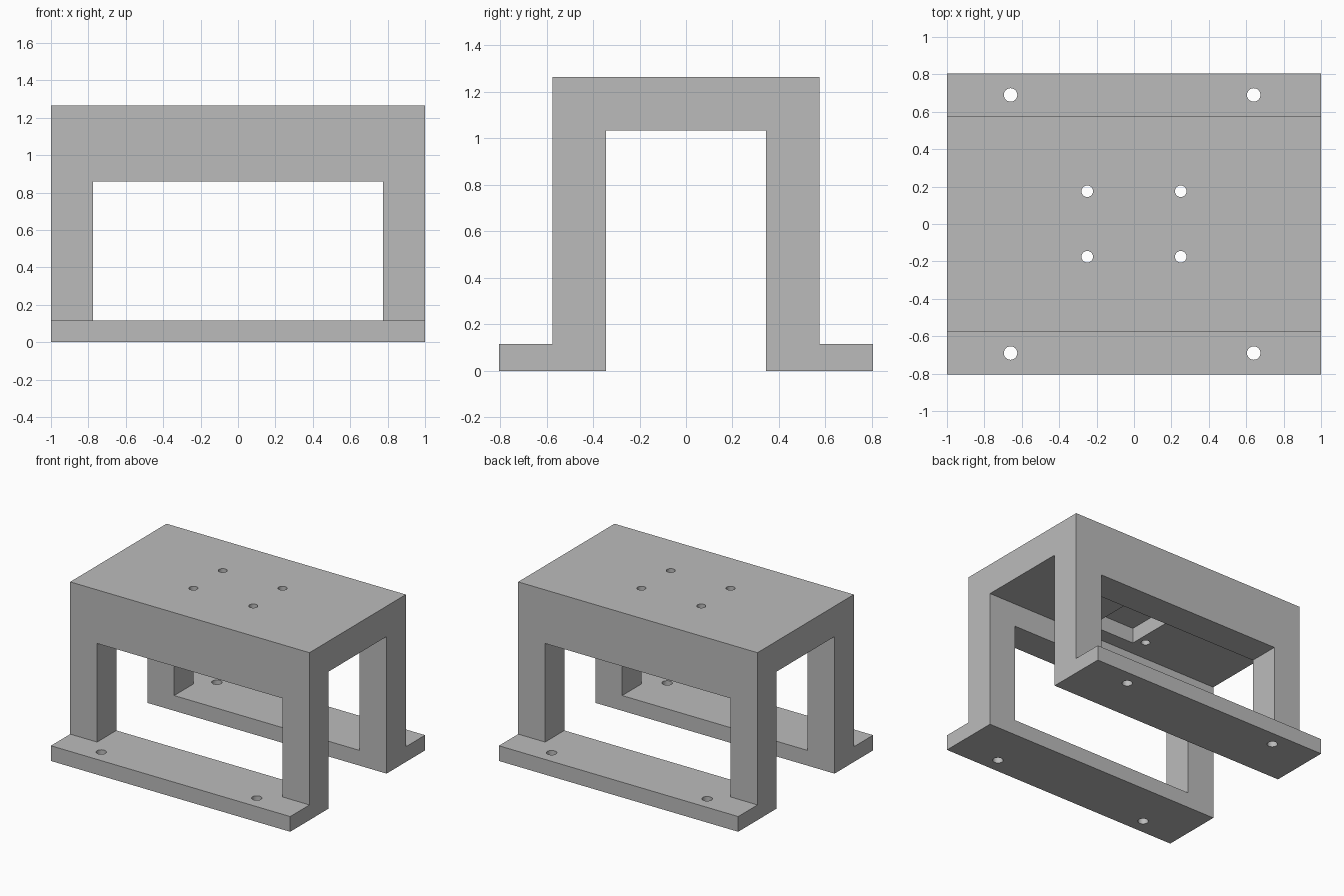
import bpy
import bmesh

if "Cube" in bpy.data.objects:
    bpy.data.objects.remove(bpy.data.objects["Cube"], do_unlink=True)

# Main dimensions
HALF_X = 1.0
INNER_Y, OUTER_Y, FOOT_Y = 0.345, 0.575, 0.805
FOOT_Z, WINDOW_Z, UNDER_Z, TOP_Z = 0.115, 0.86, 1.035, 1.265

grey = bpy.data.materials.new("plain grey")
grey.use_nodes = True
color = (0.5, 0.5, 0.5, 1.0)
grey.diffuse_color = color
grey.node_tree.nodes["Principled BSDF"].inputs["Base Color"].default_value = color


def finish(bm, name):
    bmesh.ops.recalc_face_normals(bm, faces=bm.faces[:])
    mesh = bpy.data.meshes.new(name)
    bm.to_mesh(mesh)
    bm.free()
    mesh.materials.append(grey)
    obj = bpy.data.objects.new(name, mesh)
    bpy.context.collection.objects.link(obj)
    return obj


def box(name, low, high):
    bm = bmesh.new()
    bmesh.ops.create_cube(bm, size=1)
    for v in bm.verts:
        v.co = [l + (h - l) * (c + 0.5) for l, h, c in zip(low, high, v.co)]
    return finish(bm, name)


def drill(name, x, y, z, radius, depth):
    bm = bmesh.new()
    bmesh.ops.create_cone(bm, cap_ends=True, segments=32,
                          radius1=radius, radius2=radius, depth=depth)
    bmesh.ops.translate(bm, verts=bm.verts[:], vec=(x, y, z))
    return finish(bm, name)


def cut(target, cutter):
    mod = target.modifiers.new("cut", "BOOLEAN")
    mod.operation = "DIFFERENCE"
    mod.solver = "EXACT"
    mod.object = cutter
    bpy.context.view_layer.objects.active = target
    bpy.ops.object.modifier_apply(modifier=mod.name)
    bpy.data.objects.remove(cutter, do_unlink=True)


# Bridge body: one half of the end profile, mirrored and extruded along x
half = [(INNER_Y, UNDER_Z), (INNER_Y, 0), (FOOT_Y, 0), (FOOT_Y, FOOT_Z),
        (OUTER_Y, FOOT_Z), (OUTER_Y, TOP_Z)]
profile = half + [(-y, z) for y, z in reversed(half)]
bm = bmesh.new()
end = bm.faces.new([bm.verts.new((-HALF_X, y, z)) for y, z in profile])
side = bmesh.ops.extrude_face_region(bm, geom=[end])
moved = [g for g in side["geom"] if isinstance(g, bmesh.types.BMVert)]
bmesh.ops.translate(bm, verts=moved, vec=(2 * HALF_X, 0, 0))
bracket = finish(bm, "mounting_bracket")

for s in (-1, 1):
    # Window through each long wall, level with the foot
    ys = sorted((s * (INNER_Y - 0.1), s * (OUTER_Y + 0.1)))
    cut(bracket, box("window_cutter", (-0.775, ys[0], FOOT_Z), (0.775, ys[1], WINDOW_Z)))
    # Screw holes through the feet
    for x in (-0.66, 0.64):
        cut(bracket, drill("foot_hole_cutter", x, s * 0.69, FOOT_Z / 2, 0.036, 0.3))
    # Screw holes through the top plate
    for x in (-0.25, 0.25):
        cut(bracket, drill("top_hole_cutter", x, s * 0.175, 1.15, 0.031, 0.5))

# Shallow pocket under the top plate
cut(bracket, box("pocket_cutter", (-0.186, -0.234, UNDER_Z - 0.1), (0.186, 0.234, UNDER_Z + 0.115)))

# Smooth hole walls, crisp edges
bpy.ops.object.select_all(action="DESELECT")
bracket.select_set(True)
bpy.context.view_layer.objects.active = bracket
bpy.ops.object.shade_smooth_by_angle()
